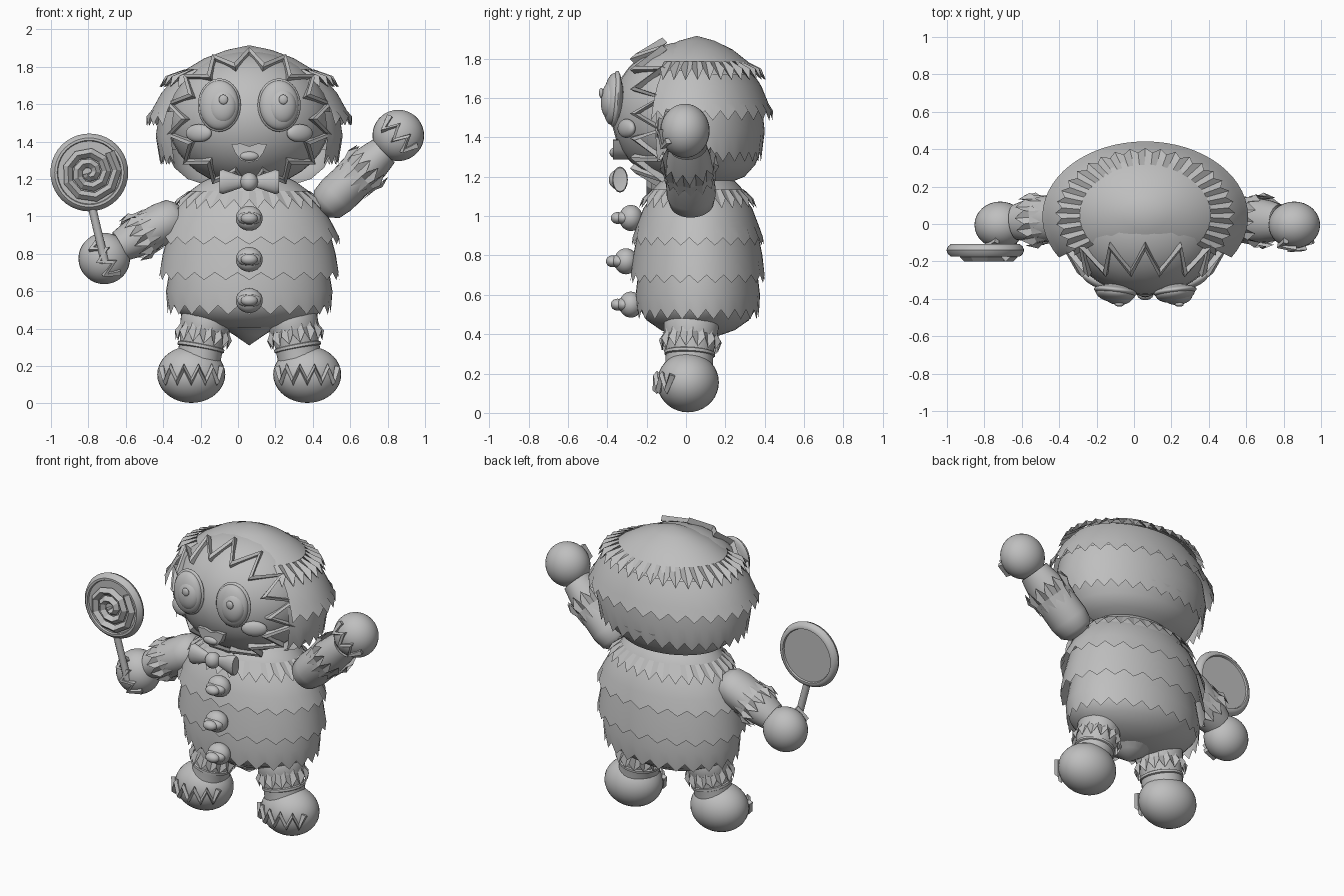
import bpy, bmesh, math
from mathutils import Vector, Matrix

if "Cube" in bpy.data.objects:
    bpy.data.objects.remove(bpy.data.objects["Cube"])

CX = 0.06                      # symmetry line of the doll
BY = 0.06                      # depth centre of the body
grey = bpy.data.materials.new("plain_grey")
grey.diffuse_color = (0.52, 0.52, 0.52, 1)
grey.use_nodes = True
grey.node_tree.nodes["Principled BSDF"].inputs["Base Color"].default_value = grey.diffuse_color


def finish(ob, angle=40):
    ob.data.materials.append(grey)
    bpy.ops.object.select_all(action='DESELECT')
    ob.select_set(True)
    bpy.context.view_layer.objects.active = ob
    if ob.type == 'CURVE':
        bpy.ops.object.convert(target='MESH')
        ob = bpy.context.object
    bpy.ops.object.shade_smooth_by_angle(angle=math.radians(angle))
    return ob


def new_mesh(name, bm, angle=40):
    bmesh.ops.recalc_face_normals(bm, faces=bm.faces)
    me = bpy.data.meshes.new(name)
    bm.to_mesh(me)
    bm.free()
    ob = bpy.data.objects.new(name, me)
    bpy.context.collection.objects.link(ob)
    return finish(ob, angle)


def ball(name, c, r, turn=0, tilt=0):
    bm = bmesh.new()
    bmesh.ops.create_uvsphere(bm, u_segments=32, v_segments=18, radius=1)
    m = (Matrix.Translation(c) @ Matrix.Rotation(turn, 4, 'Z')
         @ Matrix.Rotation(tilt, 4, 'X') @ Matrix.Diagonal((*r, 1)))
    bm.transform(m)
    return new_mesh(name, bm)


def revolve(name, prof, at, axis=(0, 0, 1), ratio=1, steps=48, arc=(0, 360),
            drop=0, drop_top=0, pleat=0):
    """Sweep (radius, height) points round an axis; edges can be zigzag, sides pleated."""
    bm = bmesh.new()
    full = arc[1] - arc[0] == 360
    count = steps if full else steps + 1
    rings = []
    for k, (r, h) in enumerate(prof):
        ring = []
        for i in range(count):
            a = math.radians(arc[0] + (arc[1] - arc[0]) * i / steps)
            s = 1 if i % 2 else -1
            hh = h
            if k == len(prof) - 1:
                hh += s * drop / 2
            if k == 0:
                hh += s * drop_top / 2
            rr = r - s * pleat * (k / max(1, len(prof) - 1))
            ring.append(bm.verts.new((rr * math.cos(a), rr * math.sin(a) * ratio, hh)))
        rings.append(ring)
    for lo, hi in zip(rings, rings[1:]):
        for i in range(steps):
            j = (i + 1) % count
            bm.faces.new((lo[i], lo[j], hi[j], hi[i]))
    bmesh.ops.remove_doubles(bm, verts=bm.verts, dist=1e-5)
    q = Vector((0, 0, 1)).rotation_difference(Vector(axis).normalized())
    bm.transform(Matrix.Translation(at) @ q.to_matrix().to_4x4())
    return new_mesh(name, bm, 40 if not pleat else 10)


def ribbon(name, pts, r, closed=False):
    cu = bpy.data.curves.new(name, 'CURVE')
    cu.dimensions = '3D'
    cu.bevel_depth = r
    cu.bevel_resolution = 0
    cu.use_fill_caps = True
    sp = cu.splines.new('POLY')
    sp.points.add(len(pts) - 1)
    for p, co in zip(sp.points, pts):
        p.co = (*co, 1)
    sp.use_cyclic_u = closed
    ob = bpy.data.objects.new(name, cu)
    bpy.context.collection.objects.link(ob)
    return finish(ob, 25)


def icing(name, c, rad, along, n, spread, amp):
    """Zigzag icing across the front of a ball."""
    d = Vector(along).normalized()
    side = d.cross(Vector((0, -1, 0)))
    pts = []
    for i in range(n):
        t = spread * (2 * i / (n - 1) - 1)
        u = (Vector((0, -1, 0)) * math.cos(t) + d * math.sin(t)
             + side * amp * (1 if i % 2 else -1)).normalized()
        pts.append([c[k] + u[k] * (rad[k] + 0.008) for k in range(3)])
    ribbon(name, pts, 0.02)


# --- Body: smooth core with three zigzag tiers, yoke frill ---
B = (CX, BY, 0)
revolve("body_core", [(0, .38), (.14, .39), (.26, .42), (.36, .47), (.42, .54), (.425, .7),
                      (.40, .9), (.36, 1.06), (.325, 1.13), (.25, 1.185), (.2, 1.21), (0, 1.24)],
        B, ratio=.72)
revolve("body_tier_top", [(.33, 1.11), (.40, 1.04), (.45, .95), (.485, .87)], B, ratio=.69, drop=.04)
revolve("body_tier_middle", [(.43, .92), (.462, .8), (.482, .68)], B, ratio=.71, drop=.04)
revolve("body_tier_bottom", [(.425, .72), (.445, .6), (.435, .5)], B, ratio=.71, drop=.05)
revolve("yoke_frill", [(.325, 1.135), (.405, 1.065)], B, ratio=.72, steps=60, drop=.05, pleat=.014)
revolve("hem_point", [(.15, .41), (.08, .365), (0, .31)], (CX, BY - .03, 0), steps=16)

# --- Head and layered hair, open at the front ---
HC, HR = Vector((CX, 0, 1.52)), Vector((.435, .38, .365))
ball("head", HC, HR)
H = (CX, .04, 0)
ARC = (-33, 213)
revolve("hair_crown", [(0, 1.915), (.12, 1.89), (.24, 1.845), (.34, 1.785), (.42, 1.72)],
        (CX, .055, 0), ratio=.76)
revolve("hair_frill", [(.35, 1.785), (.465, 1.72)], (CX, .05, 0), ratio=.74, steps=52,
        arc=(-38, 218), drop=.06, pleat=.016)
revolve("hair_tier_upper", [(.40, 1.74), (.47, 1.66), (.52, 1.57), (.55, 1.51)], H, ratio=.73,
        steps=42, arc=ARC, drop=.05)
revolve("hair_tier_lower", [(.48, 1.56), (.50, 1.43), (.475, 1.3)], H, ratio=.72,
        steps=42, arc=ARC, drop=.05)
revolve("hair_nape", [(.45, 1.36), (.40, 1.26), (.33, 1.2), (.22, 1.165)], H, ratio=.78,
        steps=40, arc=(-5, 185))

# Zigzag icing framing the face
pts = []
for i in range(28):
    a = math.pi / 2 + 2 * math.pi * i / 28
    y = -.25 if i % 2 else -.11
    w = math.sqrt(1 - (y / HR.y) ** 2) * 1.035
    pts.append((HC.x + HR.x * w * math.cos(a), y - .01, HC.z + HR.z * w * math.sin(a)))
ribbon("face_icing", pts, .025, True)

# --- Face ---
for s, side in ((-1, "left"), (1, "right")):
    x = CX + .16 * s
    ball(side + "_eye_rim", (x, -.36, 1.595), (.116, .03, .143), .12 * s, -.08)
    ball(side + "_eye", (x, -.37, 1.595), (.106, .05, .132), .12 * s, -.08)
    ball(side + "_iris", (x + .015, -.385, 1.59), (.078, .047, .095), .1 * s, -.08)
    ball(side + "_eye_shine", (x + .022, -.43, 1.625), (.024, .012, .026))
    ball(side + "_cheek", (CX + .27 * s, -.302, 1.445), (.077, .03, .048), .5 * s)

bm = bmesh.new()
half = [(.0, 1.375), (.045, 1.39), (.095, 1.385), (.075, 1.34), (.045, 1.30), (0, 1.288)]
outline = half + [(-x, z) for x, z in half[-2:0:-1]]
f = bm.faces.new([bm.verts.new((CX + x, -.37, z)) for x, z in outline])
ext = bmesh.ops.extrude_face_region(bm, geom=[f])
bmesh.ops.translate(bm, vec=(0, .08, 0), verts=[v for v in ext["geom"] if isinstance(v, bmesh.types.BMVert)])
new_mesh("mouth", bm)
ball("tongue", (CX, -.366, 1.322), (.05, .022, .025))

# --- Bow tie ---
for s in (-1, 1):
    revolve("bow_wing", [(.02, .01), (.045, .08), (.066, .14), (.06, .158), (0, .15)],
            (CX, -.335, 1.185), (s, 0, 0), ratio=.6, steps=16)
ball("bow_knot", (CX, -.345, 1.185), (.047, .047, .05))

# --- Buttons: round base with a knob and a wide lip ---
for z, y in ((.99, -.28), (.77, -.305), (.55, -.28)):
    ball("button", (CX, y, z), (.072, .06, .066))
    ball("button_lip", (CX, y - .035, z), (.064, .04, .036))
    ball("button_knob", (CX, y - .068, z), (.045, .034, .03))

# --- Arms: rounded sleeve, pleated cuff, hand with icing ---
arms = (("left", (-.335, .04, 1.0), (-.63, .01, .84), (-.715, -.005, .775)),
        ("right", (.475, .03, 1.065), (.78, .01, 1.35), (.857, -.005, 1.433)))
for side, p0, p1, hand in arms:
    p0, p1 = Vector(p0), Vector(p1)
    ax = p1 - p0
    n = ax.length
    revolve(side + "_sleeve", [(0, -.05), (.06, -.04), (.1, 0), (.112, .07), (.11, n * .5),
                               (.1, n * .8), (.085, n)], p0, ax, 1.12, 28)
    revolve(side + "_cuff", [(.115, n * .46), (.117, n * .58), (.128, n * .74)], p0, ax, 1.12, 26,
            drop=.06, drop_top=.05, pleat=.008)
    ball(side + "_hand", hand, (.138, .125, .137))
    icing(side + "_hand_icing", hand, (.138, .125, .137), (-ax.z if side == "left" else ax.z, 0,
          ax.x if side == "left" else -ax.x), 7, .85, .27)

# --- Legs: tapered leg, frilled cuff, round foot with icing ---
for s, side in ((-1, "left"), (1, "right")):
    top, foot = Vector((CX + .22 * s, .03, .5)), (CX + .31 * s, .01, .155)
    ax = Vector((CX + .27 * s, .015, .24)) - top
    n = ax.length
    revolve(side + "_leg", [(0, -.06), (.1, -.03), (.135, .03), (.13, .1), (.115, n * .7), (.115, n)],
            top, ax, 1.08, 28)
    revolve(side + "_leg_frill", [(.128, .085), (.132, .11), (.146, .165)], top, ax, 1.05, 30,
            drop=.05, drop_top=.045, pleat=.008)
    revolve(side + "_ankle_band", [(.115, .19), (.125, .195), (.125, .21), (.115, .215)], top, ax, 1.05, 28)
    ball(side + "_foot", foot, (.182, .157, .152))
    icing(side + "_foot_icing", foot, (.182, .157, .152), (1, 0, 0), 11, 1.05, .25)

# --- Lollipop: disc with rims on both faces, spiral and stick ---
L = (-.795, -.14, 1.235)
revolve("lollipop_disc", [(0, -.022), (.168, -.022), (.172, -.032), (.185, -.032), (.2, -.02), (.208, 0),
                          (.2, .02), (.185, .034), (.172, .034), (.168, .022), (0, .022)],
        L, (0, -1, 0), steps=40)
spiral = []
for i in range(24):
    a, r = math.radians(40 * i - 155), .012 + .0062 * i
    spiral.append((L[0] + r * math.cos(a), L[1] - .036, L[2] + r * math.sin(a)))
ribbon("lollipop_spiral", spiral, .025)
p0, p1 = Vector((-.71, -.12, .75)), Vector((-.783, -.14, 1.06))
n = (p1 - p0).length
revolve("lollipop_stick", [(0, 0), (.022, 0), (.022, n), (0, n)], p0, p1 - p0, steps=12)
